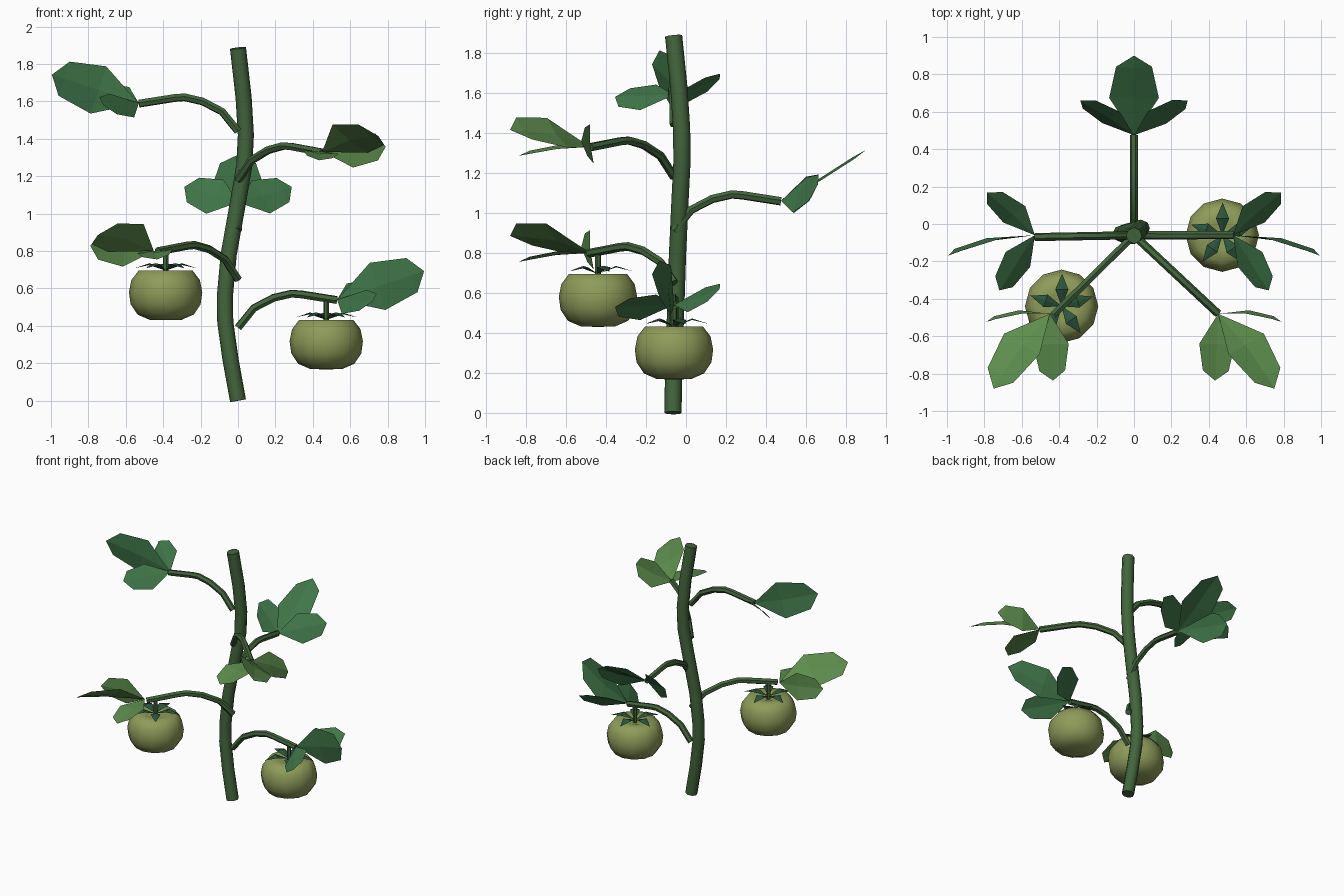
import bpy, bmesh, math
from mathutils import Vector as V

if "Cube" in bpy.data.objects:
    bpy.data.objects.remove(bpy.data.objects["Cube"])


def material(name, rgb):
    m = bpy.data.materials.new(name)
    m.diffuse_color = (*rgb, 1)
    m.use_nodes = True
    m.node_tree.nodes["Principled BSDF"].inputs["Base Color"].default_value = m.diffuse_color
    return m


STEM = material("stem_green", (0.055, 0.13, 0.045))
DARK = material("leaf_green", (0.05, 0.18, 0.065))
LIGHT = material("young_leaf_green", (0.11, 0.27, 0.075))
FRUIT = material("unripe_fruit", (0.27, 0.33, 0.10))
SEPAL = material("sepal_green", (0.025, 0.09, 0.045))


def finish(name, bm, mat, smooth=None):
    me = bpy.data.meshes.new(name)
    bm.to_mesh(me)
    bm.free()
    me.materials.append(mat)
    ob = bpy.data.objects.new(name, me)
    bpy.context.collection.objects.link(ob)
    if smooth:
        bpy.ops.object.select_all(action='DESELECT')
        ob.select_set(True)
        bpy.context.view_layer.objects.active = ob
        bpy.ops.object.shade_smooth_by_angle(angle=math.radians(smooth))
    return ob


def tube(name, pts, radius, sides, mat=STEM):
    """Capped tube swept along a polyline."""
    pts = [V(p) for p in pts]
    bm = bmesh.new()
    rings = []
    side = None
    for i, p in enumerate(pts):
        t = (pts[min(i + 1, len(pts) - 1)] - pts[max(i - 1, 0)]).normalized()
        if side is None:
            side = t.orthogonal()
        side = (side - t * side.dot(t)).normalized()
        up = t.cross(side)
        rings.append([bm.verts.new(p + radius * (side * math.cos(a) + up * math.sin(a)))
                      for a in (2 * math.pi * k / sides for k in range(sides))])
    for a, b in zip(rings, rings[1:]):
        for k in range(sides):
            n = (k + 1) % sides
            bm.faces.new((a[k], a[n], b[n], b[k]))
    bm.faces.new(rings[0][::-1])
    bm.faces.new(rings[-1])
    return finish(name, bm, mat, 50)


def leaf(name, groups, mat):
    """Each leaflet: base, tip, width direction, scale, bow along its normal."""
    bm = bmesh.new()
    for base, tip, w, s, bow in groups:
        base, tip, w = V(base), V(tip), V(w)
        d = tip - base
        u = d.normalized()
        w = (w - u * w.dot(u)).normalized()
        n = w.cross(u)
        rows = []
        for t, half, b in ((0.45, 0.133, 1.0), (0.85, 0.096, 0.6)):
            c = base + d * t + n * bow * b
            rows.append([bm.verts.new(p) for p in
                         (c - w * half * s, c - n * 0.012 * s, c + w * half * s)])
        v0, v1 = bm.verts.new(base), bm.verts.new(tip)
        for i in (0, 1):
            bm.faces.new((v0, rows[0][i], rows[0][i + 1]))
            bm.faces.new((rows[0][i], rows[1][i], rows[1][i + 1], rows[0][i + 1]))
            bm.faces.new((rows[1][i], v1, rows[1][i + 1]))
    return finish(name, bm, mat)


def mirror_leaf(groups, dz):
    """Same leaf on the other side of the plant, shifted in height."""
    f = lambda p, z: (-p[0], p[1], p[2] + z)
    return [(f(b, dz), f(t, dz), tuple(-c for c in f(w, 0)), s, bow)
            for b, t, w, s, bow in groups]


# main stem with a gentle S bend
tube("main_stem", [(0, -.065, 0), (-.04, -.062, .22), (-.068, -.055, .42), (-.07, -.05, .56),
                   (-.05, -.043, .78), (.0, -.03, 1.06), (.034, -.02, 1.26), (.042, -.022, 1.42),
                   (.03, -.035, 1.62), (0, -.062, 1.885)], 0.043, 8)

# five arched branches, spiralling upward
PROFILE = ((-.06, -.06), (0, 0), (.16, .105), (.36, .16), (.54, .182), (.64, .178), (1, .148))
ENDS = {"right": (.53, -.06, .39), "front_left": (-.43, -.485, .65), "back": (0, .475, .91),
        "front_right": (.45, -.48, 1.18), "left": (-.53, -.07, 1.44)}
for key, (ex, ey, z) in ENDS.items():
    tube("branch_" + key, [(ex * t, -.06 + (ey + .06) * t, z + h) for t, h in PROFILE[1:]], 0.022, 6)

# three-part leaves at the branch ends
b = (.53, -.06, .54)
right = [(b, (.995, -.17, .693), (-.3, 0, .95), 1, .035),
         (b, (.785, .168, .62), (-.07, .12, .13), .72, .015),
         (b, (.72, -.355, .53), (.15, .09, .145), .75, .01)]
b = (.45, -.48, 1.33)
front_right = [(b, (.75, -.88, 1.415), (-.62, -.5, .57), 1, .04),
               (b, (.433, -.837, 1.285), (-1, 0, .1), .72, .02),
               (b, (.79, -.524, 1.358), (0, -.1, 1), .75, .03)]
b = (0, .475, 1.06)
back = [(b, (0, .9, 1.315), (-1, 0, 0), 1, .015),
        (b, (.287, .66, 1.143), (-.01, .115, .19), .8, .015),
        (b, (-.287, .66, 1.143), (.01, -.115, -.19), .8, .015)]
leaf("leaf_right", right, DARK)
leaf("leaf_left", mirror_leaf(right, 1.05), DARK)
leaf("leaf_front_right", front_right, LIGHT)
leaf("leaf_front_left", mirror_leaf(front_right, -.53), LIGHT)
leaf("leaf_back", back, DARK)


def fruit(tag, x, y, z, top):
    # squat round body, turned from a profile
    prof = [(0, .10), (.07, .122), (.145, .125), (.183, .075), (.196, .01),
            (.187, -.055), (.15, -.11), (.085, -.138), (0, -.14)]
    bm = bmesh.new()
    seg = 12
    rings = [[bm.verts.new((x + r * math.cos(2 * math.pi * k / seg),
                            y + r * math.sin(2 * math.pi * k / seg), z + h))
              for k in range(seg if r else 1)] for r, h in prof]
    for a, c in zip(rings, rings[1:]):
        for k in range(seg):
            n = (k + 1) % seg
            q = [a[k % len(a)], c[k % len(c)], c[n % len(c)], a[n % len(a)]]
            bm.faces.new(list(dict.fromkeys(q)))
    finish("fruit_" + tag, bm, FRUIT, 60)
    # five pointed sepals
    bm = bmesh.new()
    for k in range(5):
        a = 2 * math.pi * k / 5 + .3
        u, w = V((math.cos(a), math.sin(a), 0)), V((-math.sin(a), math.cos(a), 0))
        c = V((x, y, z))
        p = [c + V((0, 0, .125)), c + u * .09 + w * .035 + V((0, 0, .158)),
             c + u * .175 + V((0, 0, .138)), c + u * .09 - w * .035 + V((0, 0, .158)),
             c + u * .09 + V((0, 0, .165))]
        p = [bm.verts.new(q) for q in p]
        for i in range(4):
            bm.faces.new((p[i], p[4], p[(i + 1) % 4]))
    finish("sepals_" + tag, bm, SEPAL)
    # short stalk up to the branch
    tube("fruit_stalk_" + tag, [(x, y, z + .1), (x, y, top)], 0.015, 6)


fruit("right", .472, -.06, .307, .545)
fruit("left", -.387, -.44, .57, .81)
